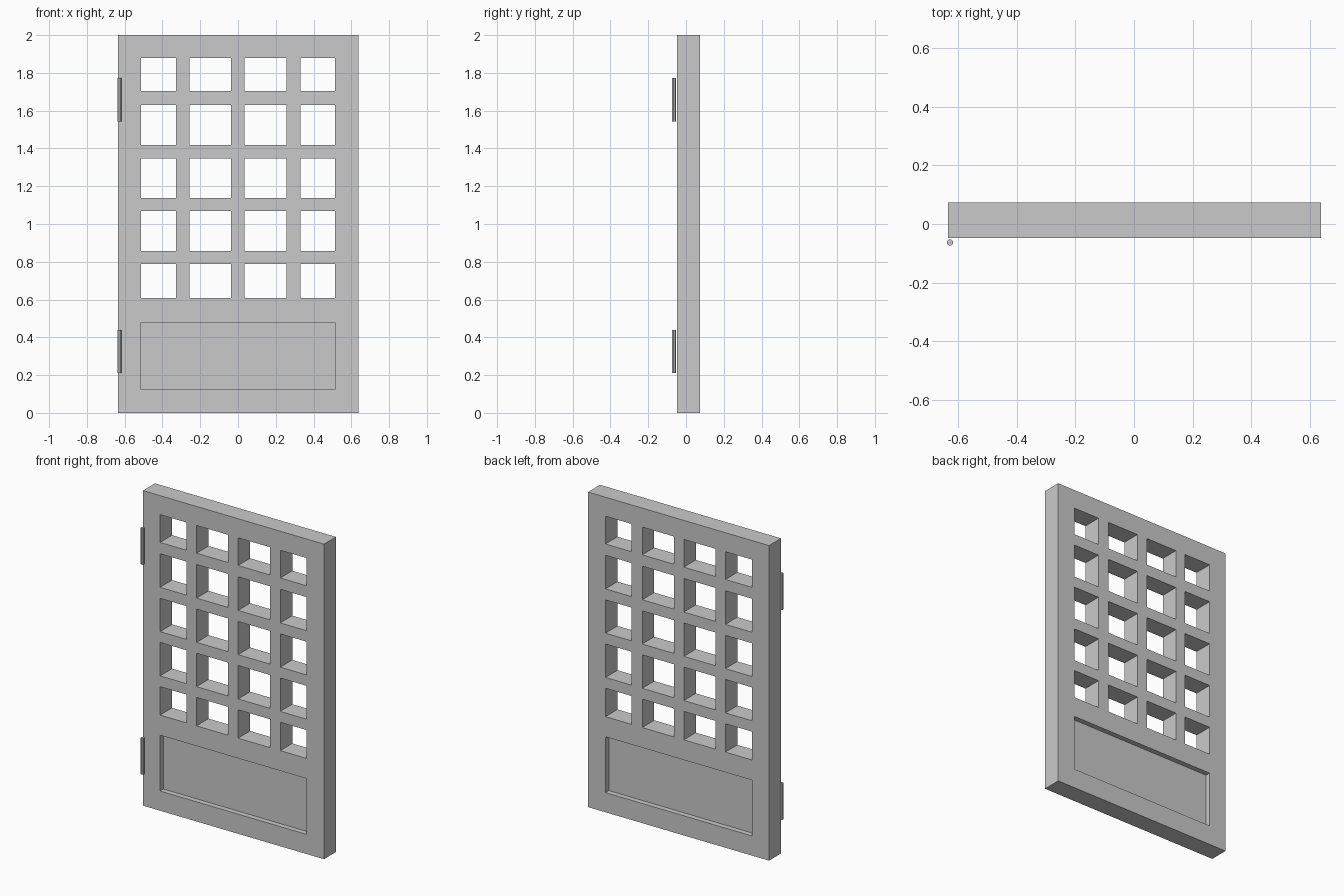
import bpy
import bmesh
from math import pi
from mathutils import Vector

cube = bpy.data.objects.get("Cube")
if cube:
    bpy.data.objects.remove(cube, do_unlink=True)

FRONT, BACK = -0.047, 0.073
RECESS = 0.033

grey = bpy.data.materials.new("plain grey")
grey.use_nodes = True
colour = (0.59, 0.59, 0.59, 1)
grey.diffuse_color = colour
grey.node_tree.nodes["Principled BSDF"].inputs["Base Color"].default_value = colour


def finish(bm, name):
    bmesh.ops.recalc_face_normals(bm, faces=bm.faces)
    mesh = bpy.data.meshes.new(name)
    bm.to_mesh(mesh)
    bm.free()
    mesh.materials.append(grey)
    obj = bpy.data.objects.new(name, mesh)
    bpy.context.collection.objects.link(obj)
    return obj


def push(bm, faces, dy):
    """Extrude a region of faces along y, keeping the source faces."""
    out = bmesh.ops.extrude_face_region(bm, geom=faces)["geom"]
    verts = [v for v in out if isinstance(v, bmesh.types.BMVert)]
    bmesh.ops.translate(bm, verts=verts, vec=Vector((0, dy, 0)))


# Door leaf: edges of the stiles, rails and glazing bars
xs = [-0.634, -0.514, -0.328, -0.258, -0.036, 0.034, 0.256, 0.33, 0.514, 0.637]
zs = [0, 0.125, 0.479, 0.607, 0.787, 0.856, 1.068,
      1.137, 1.348, 1.418, 1.631, 1.703, 1.879, 2]

bm = bmesh.new()
grid = [[bm.verts.new((x, FRONT, z)) for x in xs] for z in zs]
for r in range(len(zs) - 1):
    for c in range(len(xs) - 1):
        # Odd columns and odd rows above the lower panel are open lights
        if r > 2 and r % 2 == 1 and c % 2 == 1:
            continue
        bm.faces.new((grid[r][c], grid[r][c + 1],
                      grid[r + 1][c + 1], grid[r + 1][c]))
push(bm, bm.faces[:], BACK - FRONT)


# Sunken lower panel on both sides
def panel_faces(side):
    found = []
    for f in bm.faces:
        p = f.calc_center_median()
        if (abs(p.y - side) < 0.001 and xs[1] < p.x < xs[-2]
                and zs[1] < p.z < zs[2]):
            found.append(f)
    return found


for side, dy in ((FRONT, RECESS), (BACK, -RECESS)):
    push(bm, panel_faces(side), dy)
    bmesh.ops.delete(bm, geom=panel_faces(side), context="FACES")
bmesh.ops.recalc_face_normals(bm, faces=bm.faces)
bmesh.ops.dissolve_limit(bm, angle_limit=0.01, verts=bm.verts, edges=bm.edges)
finish(bm, "door_leaf")

# Hinge barrels on the front right edge
for name, z in (("lower_hinge", 0.325), ("upper_hinge", 1.657)):
    bm = bmesh.new()
    bmesh.ops.create_cone(bm, cap_ends=True, segments=8,
                          radius1=0.011, radius2=0.011, depth=0.23)
    hinge = finish(bm, name)
    hinge.location = (-0.627, -0.063, z)
    hinge.rotation_euler.z = pi / 8
